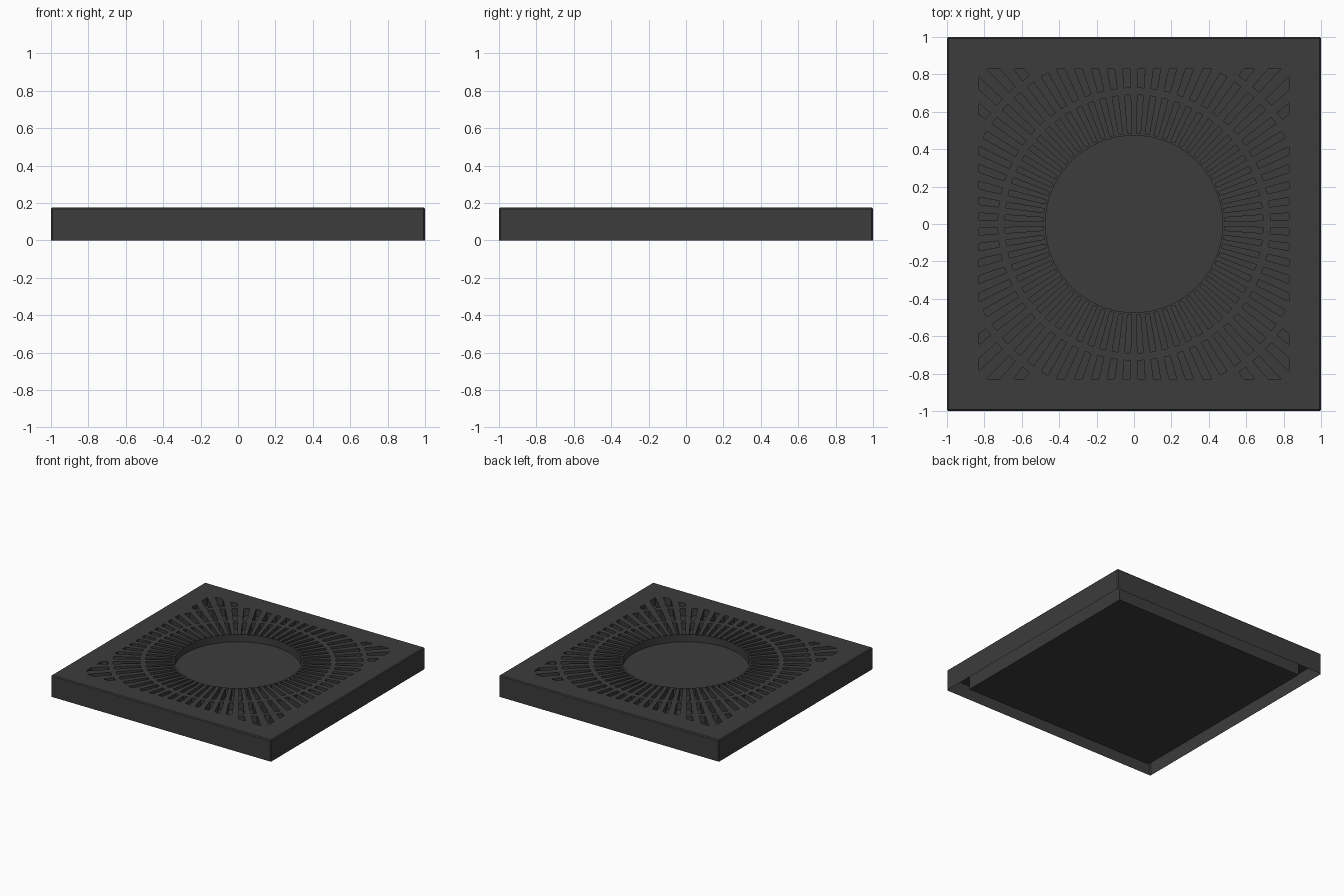
import bpy
import bmesh
from math import cos, sin, pi, radians

TOP, SHELF = 0.176, 0.116      # upper surface and underside of the grate
HOLE = 0.473                   # radius of the central opening
LIMIT = 0.83                   # slots are trimmed to this square
COUNT = 64                     # slots per ring
HALF = radians(1.3)            # half the angular width of a slot

if "Cube" in bpy.data.objects:
    bpy.data.objects.remove(bpy.data.objects["Cube"], do_unlink=True)

iron = bpy.data.materials.new("dark iron grey")
iron.use_nodes = True
grey = (0.045, 0.045, 0.045, 1)
iron.diffuse_color = grey
iron.node_tree.nodes["Principled BSDF"].inputs["Base Color"].default_value = grey


def finish(bm, name):
    bmesh.ops.recalc_face_normals(bm, faces=bm.faces[:])
    mesh = bpy.data.meshes.new(name)
    bm.to_mesh(mesh)
    bm.free()
    mesh.materials.append(iron)
    obj = bpy.data.objects.new(name, mesh)
    bpy.context.scene.collection.objects.link(obj)
    return obj


def box(half, low, high):
    bm = bmesh.new()
    bmesh.ops.create_cube(bm, size=2)
    for v in bm.verts:
        v.co = (v.co.x * half, v.co.y * half, high if v.co.z > 0 else low)
    return bm


def bevel(bm, rule):
    edges = [e for e in bm.edges if rule(*(v.co.z for v in e.verts))]
    bmesh.ops.bevel(bm, geom=edges, offset=0.007, segments=1, affect='EDGES')


def prism(bm, points, low, high):
    rings = [[bm.verts.new((x, y, z)) for x, y in points] for z in (low, high)]
    bm.faces.new(rings[0][::-1])
    bm.faces.new(rings[1])
    for i in range(len(points)):
        j = (i + 1) % len(points)
        bm.faces.new((rings[0][i], rings[0][j], rings[1][j], rings[1][i]))


def polar(r, a):
    return r * cos(a), r * sin(a)


# Grate slab with softened upper and corner edges
slab = box(1, SHELF, TOP)
bevel(slab, lambda a, b: max(a, b) > SHELF + 0.01)
grate = finish(slab, "grate")

# Cutter: central opening and three rings of tapered radial slots
cut = bmesh.new()
low, high = SHELF - 0.05, TOP + 0.05
prism(cut, [polar(HOLE, 2 * pi * i / 96) for i in range(96)], low, high)
for inner, outer in ((0.485, 0.69), (0.73, 0.93), (0.97, 2)):
    for i in range(COUNT):
        mid = 2 * pi * (i + 0.5) / COUNT
        sides = (mid - HALF, mid + HALF)
        ends = [min(outer, LIMIT / max(abs(cos(a)), abs(sin(a)))) for a in sides]
        if min(ends) < inner + 0.02:
            continue
        prism(cut, [polar(inner, sides[0]), polar(ends[0], sides[0]),
                    polar(ends[1], sides[1]), polar(inner, sides[1])], low, high)
cutter = finish(cut, "slot_cutter")

mod = grate.modifiers.new("slots", 'BOOLEAN')
mod.operation = 'DIFFERENCE'
mod.solver = 'EXACT'
mod.object = cutter
bpy.context.view_layer.objects.active = grate
grate.select_set(True)
bpy.ops.object.modifier_apply(modifier=mod.name)
bpy.data.objects.remove(cutter, do_unlink=True)

# Thin outer skirt, open below
skirt = box(1, 0, SHELF)
bevel(skirt, lambda a, b: abs(a - b) > 0.01)
caps = [f for f in skirt.faces if abs(f.normal.z) > 0.9]
bmesh.ops.delete(skirt, geom=caps, context='FACES_ONLY')
finish(skirt, "skirt")

# Inner block that closes the opening and the slots from below
finish(box(0.88, 0, SHELF), "base_block")
